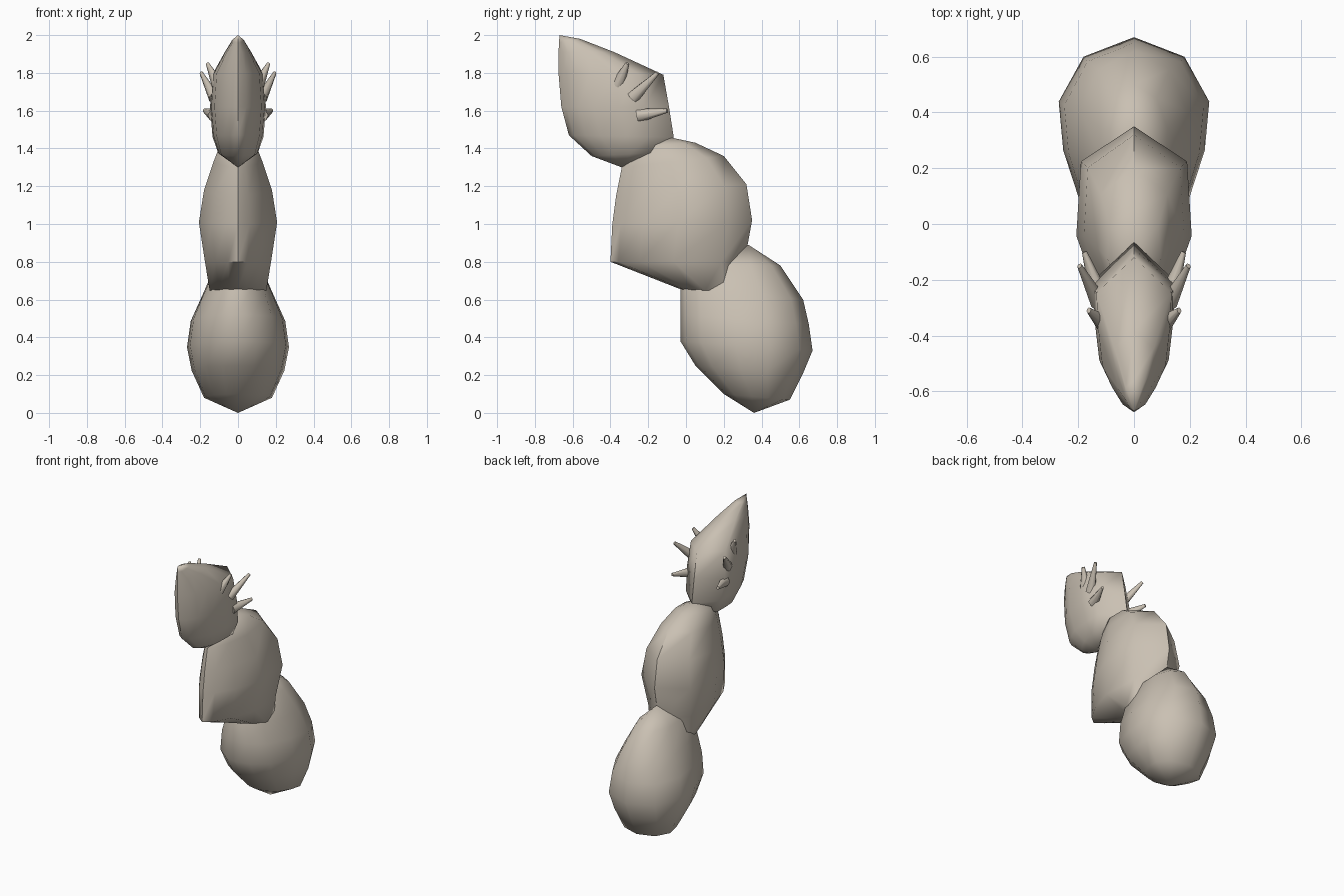
import bpy, bmesh, math
from mathutils import Vector

if "Cube" in bpy.data.objects:
    bpy.data.objects.remove(bpy.data.objects["Cube"])

clay = bpy.data.materials.new("warm_grey_clay")
clay.diffuse_color = (0.59, 0.53, 0.45, 1)
clay.use_nodes = True
clay.node_tree.nodes["Principled BSDF"].inputs["Base Color"].default_value = clay.diffuse_color


def finish(name, bm, angle):
    bmesh.ops.remove_doubles(bm, verts=bm.verts, dist=0.0005)
    bmesh.ops.recalc_face_normals(bm, faces=bm.faces)
    me = bpy.data.meshes.new(name)
    bm.to_mesh(me)
    bm.free()
    me.materials.append(clay)
    ob = bpy.data.objects.new(name, me)
    bpy.context.collection.objects.link(ob)
    bpy.ops.object.select_all(action='DESELECT')
    ob.select_set(True)
    bpy.context.view_layer.objects.active = ob
    bpy.ops.object.shade_smooth_by_angle(angle=math.radians(angle))
    return ob


def segment(name, section, rings):
    """Loft tilted rings. section: (front-to-back fraction, width fraction);
    ring: (front y, front z, back y, back z, half width)."""
    bm = bmesh.new()
    loop = ([(0, 0)] + section + [(1, 0)]
            + [(t, -s) for t, s in reversed(section)])
    rows = []
    for yf, zf, yb, zb, w in rings:
        rows.append([bm.verts.new((w * s, yf + (yb - yf) * t, zf + (zb - zf) * t))
                     for t, s in loop])
    n = len(loop)
    for a, b in zip(rows, rows[1:]):
        for i in range(n):
            j = (i + 1) % n
            bm.faces.new((a[i], a[j], b[j], b[i]))
    # close open ends that are not drawn to a point
    for row, ring in ((rows[0], rings[0]), (rows[-1], rings[-1])):
        if ring[4] > 0:
            bm.faces.new(row)
    return finish(name, bm, 60)


# Lower body: wide, pointed underneath
segment("lower_body", [(.04, .35), (.16, .72), (.42, .94), (.67, 1), (.9, .67)], [
    (.36, .0, .36, .0, 0),
    (.20, .10, .55, .07, .18),
    (.05, .25, .62, .21, .245),
    (-.03, .38, .67, .33, .27),
    (-.03, .52, .65, .47, .25),
    (-.03, .66, .62, .60, .19),
    (.02, .78, .50, .78, .12),
    (.33, .89, .33, .89, 0)])

# Middle body: sharp front corner, flat base
segment("middle_body", [(.06, .30), (.22, .68), (.47, 1), (.83, .92)], [
    (-.03, .655, .25, .64, .15),
    (-.40, .80, .31, .80, .175),
    (-.39, 1.0, .35, 1.02, .207),
    (-.37, 1.15, .32, 1.21, .18),
    (-.34, 1.30, .20, 1.36, .13),
    (-.28, 1.41, .05, 1.43, .095),
    (-.09, 1.46, -.09, 1.46, 0)])

# Head: rises to a forward peak
segment("head", [(.05, .30), (.16, .58), (.3, .84), (.54, .95), (.77, 1)], [
    (-.34, 1.30, -.34, 1.30, 0),
    (-.50, 1.36, -.12, 1.38, .105),
    (-.62, 1.47, -.065, 1.46, .135),
    (-.66, 1.62, -.09, 1.62, .148),
    (-.675, 1.80, -.12, 1.79, .135),
    (-.675, 1.91, -.38, 1.91, .07),
    (-.672, 1.96, -.56, 1.98, .03),
    (-.67, 2.0, -.67, 2.0, 0)])

# Cheek spikes: three blunt cones on each side
spikes = [("upper", (.10, -.36, 1.74), (.162, -.31, 1.85), .036),
          ("middle", (.12, -.28, 1.67), (.195, -.15, 1.80), .036),
          ("lower", (.12, -.25, 1.575), (.178, -.10, 1.60), .038)]
for side, sx in (("right", 1), ("left", -1)):
    for label, base, tip, r in spikes:
        a, b = Vector(base), Vector(tip)
        a.x *= sx
        b.x *= sx
        bm = bmesh.new()
        bmesh.ops.create_cone(bm, cap_ends=True, segments=8, radius1=r,
                              radius2=.011, depth=(b - a).length)
        turn = (b - a).to_track_quat('Z', 'Y').to_matrix().to_4x4()
        bmesh.ops.transform(bm, matrix=turn, verts=bm.verts)
        bmesh.ops.translate(bm, vec=(a + b) / 2, verts=bm.verts)
        # slimmer across than along the cheek
        for v in bm.verts:
            mid = (a + b).x / 2 if abs(v.co.x) < abs((a + b).x / 2) else b.x
            v.co.x += (mid - v.co.x) * .2
        finish(side + "_" + label + "_spike", bm, 60)
